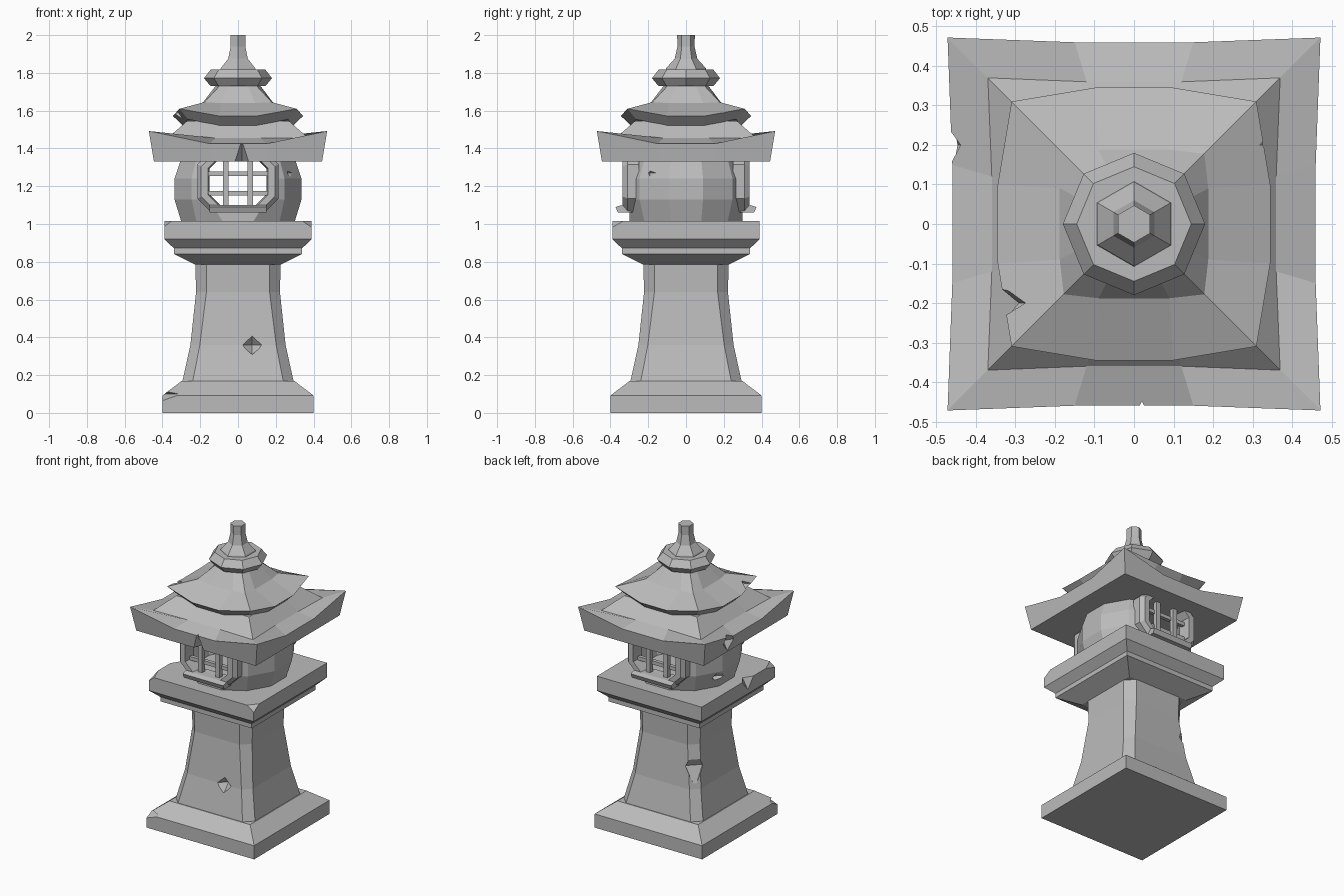
import bpy, bmesh
from math import sin, cos, pi, radians
from mathutils import Vector

if "Cube" in bpy.data.objects:
    bpy.data.objects.remove(bpy.data.objects["Cube"], do_unlink=True)

stone = bpy.data.materials.new("grey stone")
stone.use_nodes = True
GREY = (0.5, 0.5, 0.5, 1)
stone.diffuse_color = GREY
bsdf = stone.node_tree.nodes["Principled BSDF"]
bsdf.inputs["Base Color"].default_value = GREY
bsdf.inputs["Roughness"].default_value = 0.9


def finish(name, bm):
    bmesh.ops.recalc_face_normals(bm, faces=bm.faces)
    mesh = bpy.data.meshes.new(name)
    bm.to_mesh(mesh)
    bm.free()
    mesh.materials.append(stone)
    obj = bpy.data.objects.new(name, mesh)
    bpy.context.collection.objects.link(obj)
    return obj


def loft(name, rings, closed=False):
    """Skin equal-length rings; cap the ends, or join last to first."""
    bm = bmesh.new()
    loops = [[bm.verts.new(p) for p in ring] for ring in rings]
    pairs = list(zip(loops, loops[1:]))
    if closed:
        pairs.append((loops[-1], loops[0]))
    else:
        bm.faces.new(loops[0])
        bm.faces.new(loops[-1])
    n = len(loops[0])
    for a, b in pairs:
        for i in range(n):
            j = (i + 1) % n
            bm.faces.new((a[i], a[j], b[j], b[i]))
    return finish(name, bm)


def four(points):
    """Repeat one side's points around the four sides."""
    ring = []
    for k in range(4):
        for x, y, z in points:
            for _ in range(k):
                x, y = -y, x
            ring.append(Vector((x, y, z)))
    return ring


def square(h, z):
    return four([(-h, -h, z)])


def chamfered(h, c, z):
    return four([(c - h, -h, z), (h - c, -h, z)])


def eave(corner, zc, mid, zm, w):
    return four([(-corner, -corner, zc), (-w, -mid, zm), (w, -mid, zm)])


def polygon(n, r, z, turn=0.0):
    return [Vector((r * cos(turn + 2 * pi * i / n), r * sin(turn + 2 * pi * i / n), z))
            for i in range(n)]


def window(hw, hz, c, y, zc=1.225):
    """Octagonal window outline standing in the plane at y."""
    pts = [(c - hw, -hz), (hw - c, -hz), (hw, c - hz), (hw, hz - c),
           (hw - c, hz), (c - hw, hz), (-hw, hz - c), (-hw, c - hz)]
    return [Vector((x, y, zc + z)) for x, z in pts]


def box(name, centre, size):
    bm = bmesh.new()
    bmesh.ops.create_cube(bm, size=1)
    bmesh.ops.scale(bm, vec=size, verts=bm.verts)
    bmesh.ops.translate(bm, vec=centre, verts=bm.verts)
    return finish(name, bm)


def cut(target, cutter):
    mod = target.modifiers.new("cut", 'BOOLEAN')
    mod.operation = 'DIFFERENCE'
    mod.solver = 'EXACT'
    mod.object = cutter
    bpy.context.view_layer.objects.active = target
    bpy.ops.object.modifier_apply(modifier=mod.name)
    bpy.data.objects.remove(cutter, do_unlink=True)


def chip(target, centre, radii):
    """Knock an octahedral chip out of the stone."""
    bm = bmesh.new()
    bmesh.ops.create_uvsphere(bm, u_segments=4, v_segments=2, radius=1)
    bmesh.ops.scale(bm, vec=radii, verts=bm.verts)
    bmesh.ops.translate(bm, vec=centre, verts=bm.verts)
    cut(target, finish("chip_cutter", bm))


# Plinth and flared column
base = loft("base", [square(.4, 0), square(.4, .092), square(.3, .168)])
chip(base, (-.4, -.4, .1), (.1, .07, .035))
column = loft("column", [chamfered(.296, .055, .16), chamfered(.252, .05, .36),
                         chamfered(.222, .055, .64), chamfered(.226, .058, .79)])
chip(column, (.075, -.257, .36), (.056, .05, .058))
chip(column, (-.23, .23, .5), (.075, .075, .13))

# Stepped platform
platform = loft("platform", [square(.226, .785), square(.34, .842), square(.34, .872),
                             square(.39, .92), square(.39, 1.017)])
chip(platform, (.39, -.39, 1.017), (.05, .06, .035))
chip(platform, (-.39, -.39, 1.017), (.04, .1, .03))
chip(platform, (-.39, -.1, 1.017), (.04, .06, .07))


# Hollow barrel-shaped lamp house, open front and back
def barrel(name, thickness, lift):
    profile = [(.31, 1.01), (.348, 1.13), (.348, 1.24), (.315, 1.335)]
    return loft(name, [polygon(12, r - thickness, z + (z - 1.17) * lift, radians(15))
                       for r, z in profile])


lamp_house = barrel("lamp_house", 0, 0)
cut(lamp_house, barrel("hollow_cutter", .05, .2))
for s in (-1, 1):
    cut(lamp_house, box("flat_cutter", (0, s * .4, 1.2), (1, .2, 1)))
cut(lamp_house, loft("tunnel_cutter", [window(.18, .15, .06, y) for y in (-.5, .5)]))
chip(lamp_house, (.31, -.19, 1.27), (.06, .055, .05))
chip(lamp_house, (-.33, .12, 1.09), (.06, .06, .04))

# Window frames, sills and bars
for s, side in ((-1, "front"), (1, "back")):
    loft(side + "_window_frame",
         [window(.215, .165, .075, s * .25), window(.215, .165, .075, s * .31),
          window(.195, .15, .07, s * .335), window(.158, .13, .06, s * .335),
          window(.152, .125, .058, s * .25)], closed=True)
    loft(side + "_sill", [[Vector((x * k, s * y, z)) for y, z in
                           ((.29, 1.06), (.36, 1.06), (.373, 1.09), (.34, 1.1), (.29, 1.1))]
                          for x, k in ((-.15, 1), (.15, 1))])
    for x in (-.065, .065):
        box(side + "_upright_bar", (x, s * .295, 1.22), (.03, .03, .26))
    for z in (1.163, 1.265):
        box(side + "_cross_bar", (0, s * .28, z), (.32, .024, .024))

# Lower roof with upturned corners
lower_roof = loft("lower_roof", [eave(.445, 1.33, .445, 1.33, .15),
                                 eave(.472, 1.492, .46, 1.425, .15),
                                 eave(.37, 1.457, .36, 1.455, .12),
                                 eave(.27, 1.545, .27, 1.545, .1)])
chip(lower_roof, (.02, -.48, 1.33), (.05, .13, .13))
chip(lower_roof, (-.475, .2, 1.4), (.06, .08, .11))

# Upper roof tier
upper_roof = loft("upper_roof", [eave(.265, 1.555, .29, 1.52, .1),
                                 eave(.31, 1.61, .345, 1.572, .1),
                                 eave(.178, 1.645, .188, 1.64, .09),
                                 eave(.09, 1.74, .112, 1.74, .05)])
chip(upper_roof, (.41, .2, 1.64), (.15, .26, .12))
chip(upper_roof, (-.36, -.2, 1.59), (.11, .05, .09))

# Finial: octagonal collar and hexagonal spire
loft("finial_collar", [polygon(8, .145, 1.73), polygon(8, .18, 1.772), polygon(8, .145, 1.817)])
loft("finial_spire", [polygon(6, r, z, pi / 2) for r, z in
                      ((.11, 1.81), (.105, 1.825), (.06, 1.875), (.045, 1.94), (.047, 2.0))])
